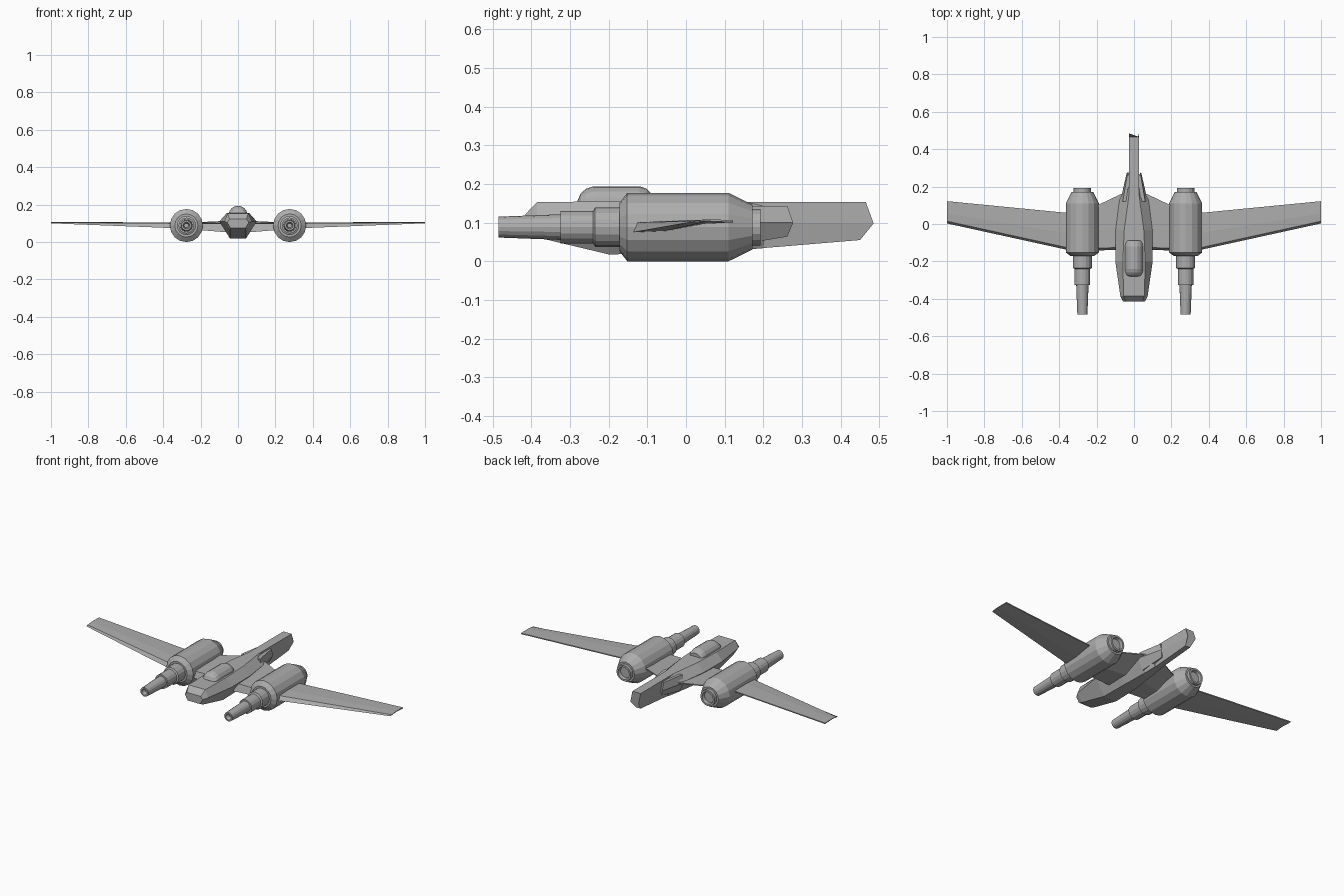
import bpy, bmesh, math

cube = bpy.data.objects.get("Cube")
if cube:
    bpy.data.objects.remove(cube, do_unlink=True)

grey = bpy.data.materials.new("hull_grey")
grey.use_nodes = True
COLOUR = (0.42, 0.42, 0.42, 1)
grey.diffuse_color = COLOUR
grey.node_tree.nodes["Principled BSDF"].inputs["Base Color"].default_value = COLOUR


def loft(name, rings, closed_path=False):
    """Skin a list of equal-length rings of points; cap the ends if the path is open."""
    bm = bmesh.new()
    rows = [[bm.verts.new(p) for p in ring] for ring in rings]
    pairs = list(zip(rows, rows[1:]))
    if closed_path:
        pairs.append((rows[-1], rows[0]))
    n = len(rows[0])
    for a, b in pairs:
        for i in range(n):
            j = (i + 1) % n
            bm.faces.new((a[i], a[j], b[j], b[i]))
    if not closed_path:
        bm.faces.new(rows[0])
        bm.faces.new(rows[-1])
    bmesh.ops.recalc_face_normals(bm, faces=bm.faces)
    mesh = bpy.data.meshes.new(name)
    bm.to_mesh(mesh)
    bm.free()
    mesh.materials.append(grey)
    obj = bpy.data.objects.new(name, mesh)
    bpy.context.collection.objects.link(obj)
    return obj


def hexagon(y, top, mid, low, z_top, z_mid, z_low, lean=0):
    """Cross-section at y with half-widths at three heights; lean pushes the mid points in y."""
    return [(-top, y, z_top), (top, y, z_top), (mid, y + lean, z_mid),
            (low, y, z_low), (-low, y, z_low), (-mid, y + lean, z_mid)]


def lathe(name, profile, x, z, sides=16):
    """Revolve (radius, y) points around a lengthwise axis."""
    rings = []
    for r, y in profile:
        rings.append([(x + r * math.cos(math.tau * i / sides), y,
                       z + r * math.sin(math.tau * i / sides)) for i in range(sides)])
    return loft(name, rings)


# Faceted fuselage
loft("fuselage", [
    hexagon(-0.415, 0.045, 0.058, 0.04, 0.122, 0.105, 0.075),
    hexagon(-0.385, 0.055, 0.073, 0.042, 0.153, 0.11, 0.062),
    hexagon(-0.20, 0.06, 0.1, 0.042, 0.155, 0.11, 0.018),
    hexagon(-0.03, 0.052, 0.098, 0.038, 0.154, 0.11, 0.02),
    hexagon(0.13, 0.03, 0.078, 0.025, 0.153, 0.11, 0.028),
    hexagon(0.20, 0.022, 0.045, 0.02, 0.152, 0.11, 0.034),
])

# Side fairings around the tail root
loft("tail_fairing", [
    hexagon(0.12, 0.06, 0.074, 0.04, 0.143, 0.1, 0.04),
    hexagon(0.262, 0.036, 0.038, 0.025, 0.143, 0.1, 0.064, 0.015),
])

# Deep narrow tail boom with a pointed end
loft("tail_boom", [
    hexagon(0.10, 0.027, 0.027, 0.018, 0.153, 0.1, 0.026),
    [(-0.027, 0.465, 0.153), (0.027, 0.465, 0.153), (0.027, 0.485, 0.098),
     (0.016, 0.45, 0.055), (-0.016, 0.45, 0.055), (-0.027, 0.485, 0.098)],
])

# Domed cockpit canopy
canopy = []
for y, size, height in [(-0.28, 0.03, 0.012), (-0.272, 0.042, 0.03), (-0.258, 0.048, 0.042),
                        (-0.24, 0.05, 0.048), (-0.12, 0.05, 0.048), (-0.102, 0.046, 0.042),
                        (-0.088, 0.036, 0.028)]:
    arch = [(size * math.cos(math.pi * i / 8), y, 0.146 + height * math.sin(math.pi * i / 8))
            for i in range(9)]
    canopy.append(arch + [(-size, y, 0.12), (size, y, 0.12)])
loft("canopy", canopy)


def wing_section(x, front, rear, z_top, z_low, z_rear):
    """Wedge profile with a blunt leading edge and a shallow belly ridge."""
    mid = front + 0.45 * (rear - front)
    return [(x, front, z_low), (x, front + 0.012, z_top), (x, mid, z_top + 0.004),
            (x, rear, z_rear + 0.003), (x, rear, z_rear - 0.003),
            (x, mid, z_low + 0.004)]


nacelle_profile = [
    (0.012, -0.46), (0.018, -0.485), (0.027, -0.485), (0.033, -0.325), (0.042, -0.325),
    (0.042, -0.24), (0.051, -0.235), (0.051, -0.172), (0.062, -0.172), (0.0885, -0.152),
    (0.0885, 0.11), (0.058, 0.172), (0.047, 0.172), (0.047, 0.192), (0.036, 0.192),
    (0.032, 0.175),
]

for side, label in ((1, "left"), (-1, "right")):
    # Inner wing from fuselage to engine, then outer wing to the tip
    loft(label + "_inner_wing", [
        wing_section(side * 0.02, -0.135, 0.17, 0.1, 0.05, 0.11),
        wing_section(side * 0.07, -0.137, 0.16, 0.1, 0.053, 0.11),
        wing_section(side * 0.28, -0.145, 0.06, 0.1, 0.07, 0.1),
    ])
    loft(label + "_outer_wing", [
        wing_section(side * 0.28, -0.155, 0.052, 0.1, 0.072, 0.1),
        wing_section(side * 1.0, 0.003, 0.122, 0.104, 0.1, 0.104),
    ])
    # Engine nacelle with stepped gun barrel and rear exhaust
    lathe(label + "_nacelle", nacelle_profile, side * 0.276, 0.0885)
